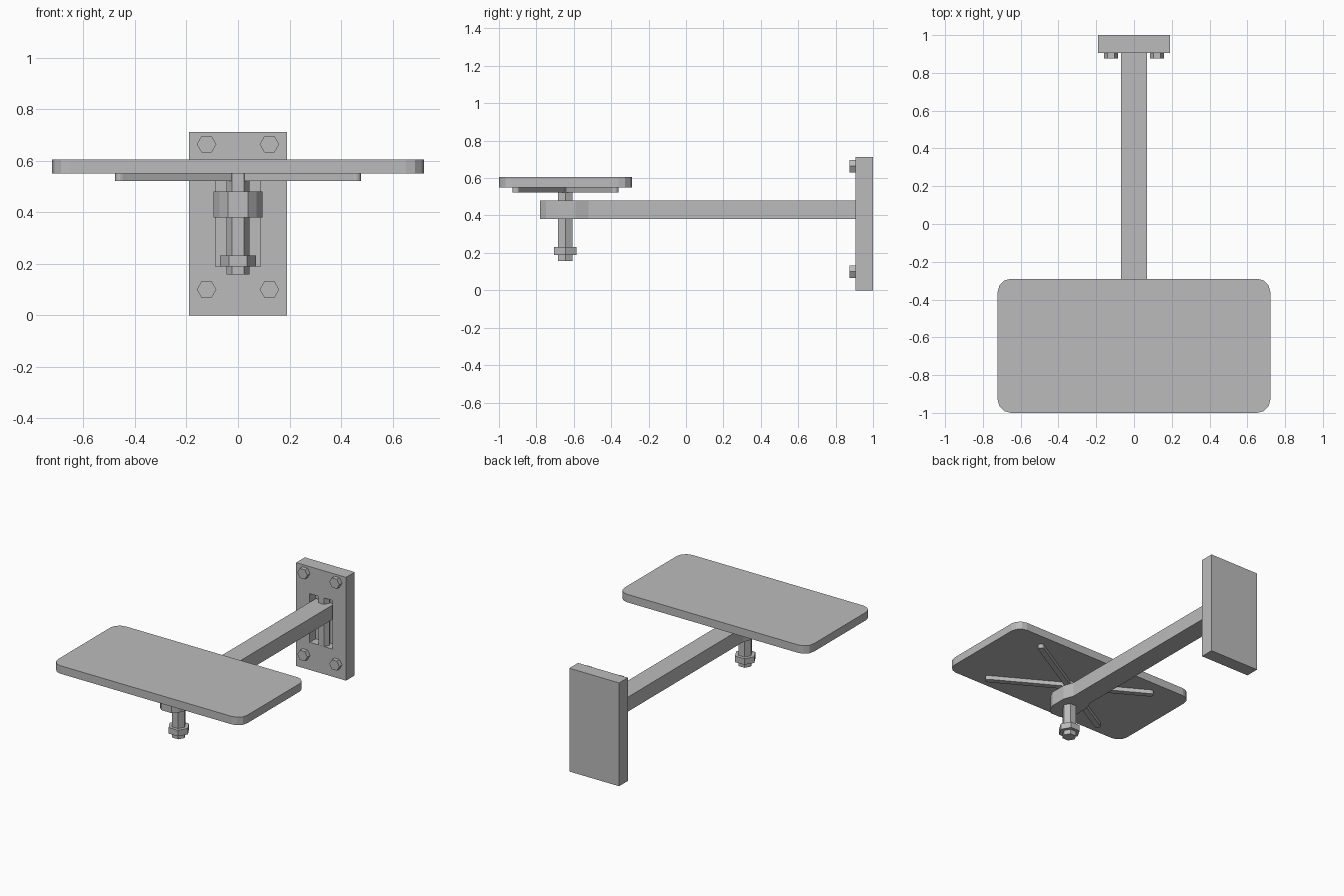
import bpy, bmesh
from math import pi, cos, sin, atan2
from mathutils import Matrix, Vector

cube = bpy.data.objects.get("Cube")
if cube:
    bpy.data.objects.remove(cube)

grey = bpy.data.materials.new("plain grey")
grey.use_nodes = True
tone = (0.5, 0.5, 0.5, 1)
grey.diffuse_color = tone
grey.node_tree.nodes["Principled BSDF"].inputs["Base Color"].default_value = tone


def prism(name, outline, z0, z1, matrix=Matrix()):
    """Extrude a flat outline from z0 to z1, then place it."""
    bm = bmesh.new()
    face = bm.faces.new([bm.verts.new((x, y, z0)) for x, y in outline])
    top = bmesh.ops.extrude_face_region(bm, geom=[face])["geom"]
    verts = [v for v in top if isinstance(v, bmesh.types.BMVert)]
    bmesh.ops.translate(bm, verts=verts, vec=(0, 0, z1 - z0))
    bmesh.ops.recalc_face_normals(bm, faces=bm.faces)
    bm.transform(matrix)
    mesh = bpy.data.meshes.new(name)
    bm.to_mesh(mesh)
    bm.free()
    mesh.materials.append(grey)
    obj = bpy.data.objects.new(name, mesh)
    bpy.context.collection.objects.link(obj)
    return obj


def hexagon(r):
    return [(r * cos(i * pi / 3), r * sin(i * pi / 3)) for i in range(6)]


def rounded(hx, hy, r, steps):
    """Rounded rectangle outline centred on the origin."""
    points = []
    for q, (sx, sy) in enumerate([(1, 1), (-1, 1), (-1, -1), (1, -1)]):
        for i in range(steps + 1):
            a = (q + i / steps) * pi / 2
            points.append((sx * (hx - r) + r * cos(a), sy * (hy - r) + r * sin(a)))
    return points


pivot = Vector((0, -0.645, 0))
at_pivot = Matrix.Translation(pivot)

# Tray and its crossed ribs
prism("tray", rounded(0.722, 0.355, 0.07, 3), 0.55, 0.605, at_pivot)
for side, label in ((1, "left"), (-1, "right")):
    turn = Matrix.Rotation(side * atan2(0.268, 0.465), 4, "Z")
    prism(f"{label}_rib", rounded(0.547, 0.019, 0.018, 3), 0.522, 0.552, at_pivot @ turn)

# Tray post with its nut
prism("tray_post", hexagon(0.045), 0.158, 0.552, at_pivot)
prism("post_nut", hexagon(0.07), 0.19, 0.232, at_pivot)

# Arm widening around the post
half = [(0.039, -0.781), (0.071, -0.749), (0.095, -0.70), (0.095, -0.59),
        (0.07, -0.52), (0.07, 0.95)]
prism("arm", half + [(-x, y) for x, y in reversed(half)], 0.38, 0.48)

# Wall plate with a pocket for the hinge pin
plate = prism("wall_plate", [(-0.19, 0.905), (0.19, 0.905), (0.19, 1), (-0.19, 1)], 0, 0.712)
cutter = prism("pocket_cutter", [(-0.087, 0.85), (0.087, 0.85), (0.087, 0.97), (-0.087, 0.97)],
               0.19, 0.525)
cutter.hide_render = True
cutter.hide_viewport = True
cut = plate.modifiers.new("pocket", "BOOLEAN")
cut.object = cutter
cut.operation = "DIFFERENCE"
cut.solver = "EXACT"
prism("hinge_pin", hexagon(0.04), 0.185, 0.53, Matrix.Translation((0, 0.94, 0)))

# Four bolt heads on the wall plate
for x in (-0.122, 0.122):
    for z in (0.1, 0.664):
        place = Matrix.Translation((x, 0.91, z)) @ Matrix.Rotation(pi / 2, 4, "X")
        prism("bolt_head", hexagon(0.038), 0, 0.035, place)
